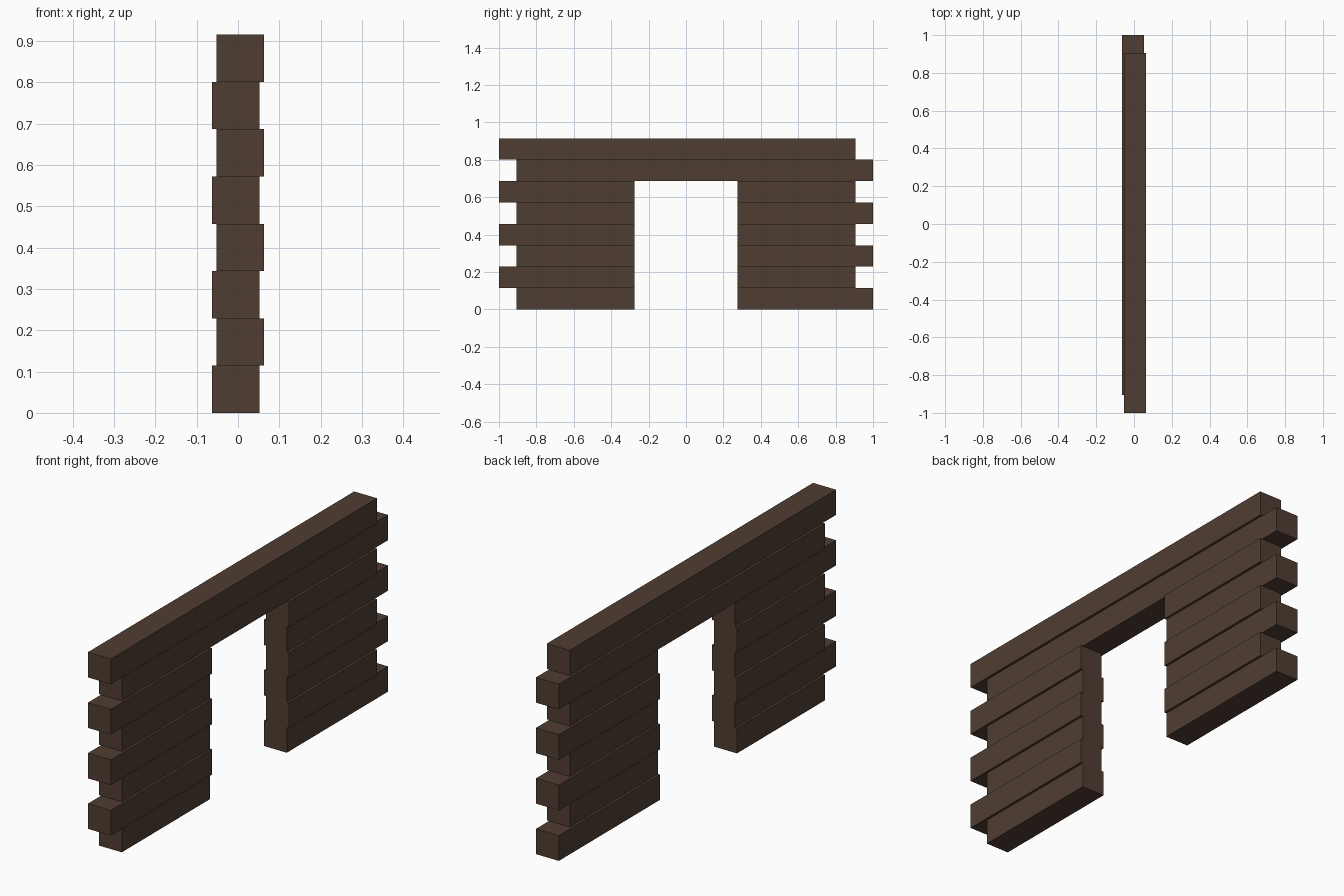
import bpy

if "Cube" in bpy.data.objects:
    bpy.data.objects.remove(bpy.data.objects["Cube"])

ROWS = 8
H = 0.915 / ROWS          # beam height
LONG, SHORT = 1.0, 0.906  # protruding and recessed ends
DOOR = 0.275              # half width of the doorway
DOOR_ROWS = 6             # rows interrupted by the doorway

wood = bpy.data.materials.new("dark_wood")
wood.diffuse_color = (0.08, 0.048, 0.032, 1)
wood.use_nodes = True
wood.node_tree.nodes["Principled BSDF"].inputs["Base Color"].default_value = wood.diffuse_color


def beam(name, x0, x1, y0, y1, row):
    bpy.ops.mesh.primitive_cube_add(
        size=1, location=((x0 + x1) / 2, (y0 + y1) / 2, (row + 0.5) * H))
    ob = bpy.context.object
    ob.name = name
    ob.scale = (x1 - x0, y1 - y0, H)
    bpy.ops.object.transform_apply(location=False, rotation=False, scale=True)
    ob.data.materials.append(wood)


# Alternating courses, shifted sideways and lengthwise for interlocking corners
for row in range(ROWS):
    if row % 2 == 0:
        x0, x1, y0, y1 = -0.063, 0.052, -SHORT, LONG
    else:
        x0, x1, y0, y1 = -0.052, 0.063, -LONG, SHORT
    if row < DOOR_ROWS:
        # Wall beams on each side of the doorway
        beam(f"front_wall_beam_{row + 1}", x0, x1, y0, -DOOR, row)
        beam(f"back_wall_beam_{row + 1}", x0, x1, DOOR, y1, row)
    else:
        # Full length beams over the doorway
        beam(f"lintel_beam_{row - DOOR_ROWS + 1}", x0, x1, y0, y1, row)
